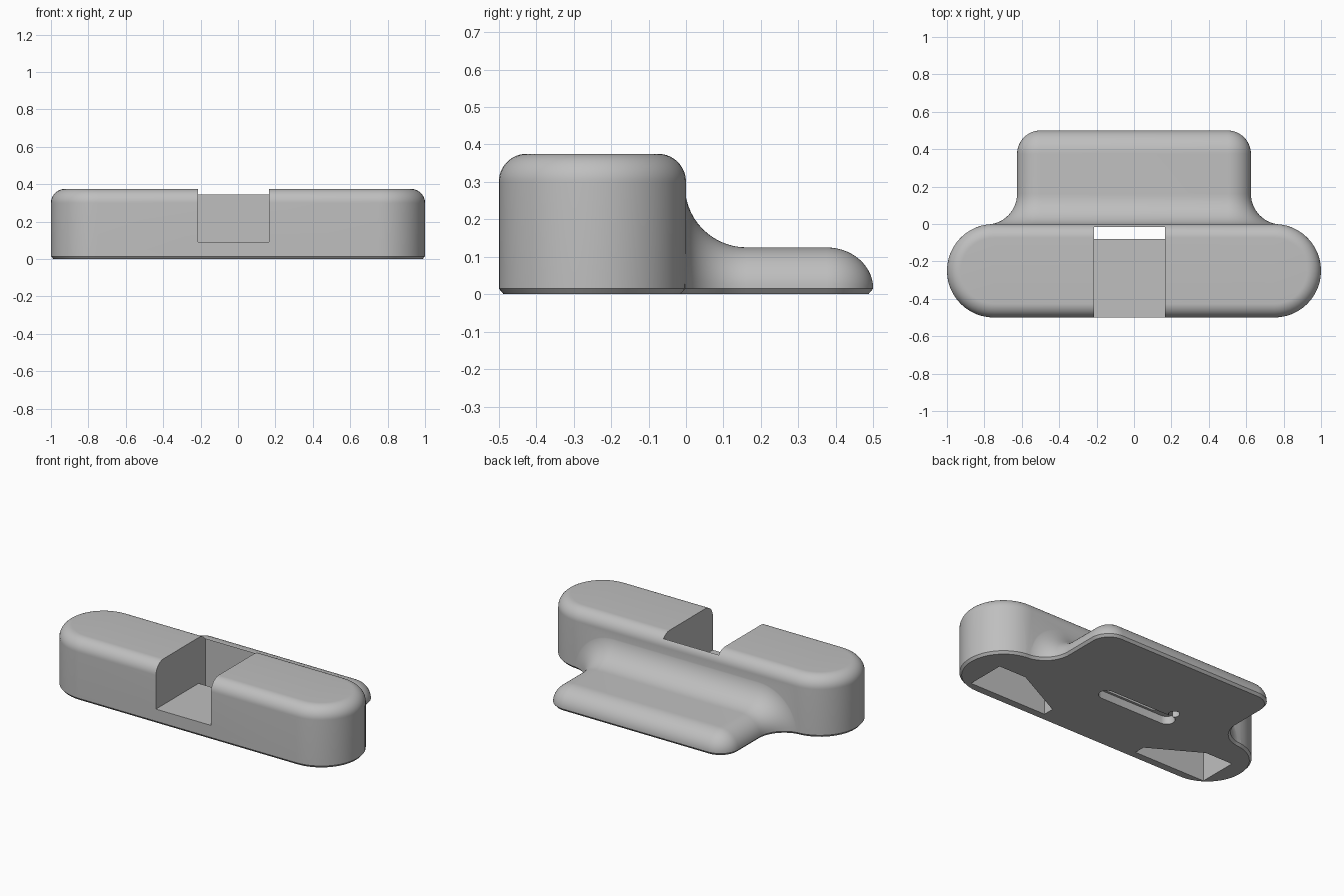
import bpy, bmesh, math
from math import sin, cos, pi

cube = bpy.data.objects.get("Cube")
if cube:
    bpy.data.objects.remove(cube, do_unlink=True)

grey = bpy.data.materials.new("matte_grey")
colour = (0.52, 0.52, 0.52, 1)
grey.use_nodes = True
grey.diffuse_color = colour
grey.node_tree.nodes["Principled BSDF"].inputs["Base Color"].default_value = colour

CHAMFER, LIP = 0.013, 0.015      # bottom edge bevel: inset and height
STEPS = 14


def loft(name, rings):
    """Skin a list of equal-length closed rings and cap both ends."""
    bm = bmesh.new()
    rows = [[bm.verts.new(p) for p in ring] for ring in rings]
    n = len(rows[0])
    for a, b in zip(rows, rows[1:]):
        for i in range(n):
            j = (i + 1) % n
            bm.faces.new((a[i], a[j], b[j], b[i]))
    bm.faces.new(rows[0])
    bm.faces.new(rows[-1])
    bmesh.ops.remove_doubles(bm, verts=bm.verts, dist=1e-5)
    bmesh.ops.dissolve_degenerate(bm, edges=bm.edges, dist=1e-5)
    bmesh.ops.recalc_face_normals(bm, faces=bm.faces)
    mesh = bpy.data.meshes.new(name)
    bm.to_mesh(mesh)
    bm.free()
    mesh.materials.append(grey)
    obj = bpy.data.objects.new(name, mesh)
    bpy.context.collection.objects.link(obj)
    return obj


def prism(name, outline, z0, z1):
    return loft(name, [[(x, y, z) for x, y in outline] for z in (z0, z1)])


def box(name, x0, x1, y0, y1, z0, z1):
    return prism(name, [(x0, y0), (x1, y0), (x1, y1), (x0, y1)], z0, z1)


def capsule(half, radius, cx=0, cy=0, steps=24):
    """Outline of a straight bar with two round ends."""
    right = [(cx + half + radius * cos(t), cy + radius * sin(t))
             for t in (pi * (i / steps - 0.5) for i in range(steps + 1))]
    return right + [(2 * cx - x, 2 * cy - y) for x, y in right]


def combine(target, other, operation):
    mod = target.modifiers.new(operation.lower(), "BOOLEAN")
    mod.operation, mod.object, mod.solver = operation, other, "EXACT"
    bpy.context.view_layer.objects.active = target
    bpy.ops.object.modifier_apply(modifier=mod.name)
    bpy.data.objects.remove(other, do_unlink=True)


# Main block: capsule plan, bevelled underneath and rounded on top
ROUND, HEIGHT = 0.075, 0.375
levels = [(CHAMFER, 0), (0, LIP)]
for i in range(STEPS + 1):
    t = pi / 2 * i / STEPS
    levels.append((ROUND * (1 - cos(t)), HEIGHT - ROUND + ROUND * sin(t)))
body = loft("stand_body", [[(x, y, z) for x, y in capsule(0.75, 0.25 - inset, 0, -0.25)]
                           for inset, z in levels])

# Rear foot: rounded edges, flowing into the block through a concave fillet
FLAT, EDGE, FILLET = 0.5, 0.125, 0.165


def foot_section(y, rho, base_y, base_rho):
    rise = max(rho * 0.88, rho - LIP)
    half = [(FLAT + rho * sin(t), y, LIP + rise * cos(t))
            for t in (pi / 2 * i / STEPS for i in range(STEPS + 1))]
    half.append((FLAT + base_rho, base_y, 0))
    return half + [(-x, v, z) for x, v, z in reversed(half)]


sections = [foot_section(-0.1, EDGE, -0.1, EDGE - CHAMFER)]
for i in range(STEPS + 1):
    t = pi / 2 * (1 - i / STEPS)
    y0, reach, wide = FILLET - 0.003, EDGE + FILLET, FILLET + CHAMFER
    sections.append(foot_section(y0 - FILLET * sin(t), reach - FILLET * cos(t),
                                 y0 - wide * sin(t), reach - wide * cos(t)))
for i in range(STEPS + 1):
    t = pi / 2 * i / STEPS
    small = EDGE - CHAMFER
    sections.append(foot_section(0.375 + EDGE * sin(t), EDGE * cos(t),
                                 0.375 + small * sin(t), small * cos(t)))
combine(body, loft("rear_foot", sections), "UNION")

# Front notch, and the opening through its floor
combine(body, box("notch", -0.215, 0.165, -0.6, -0.015, 0.09, 0.6), "DIFFERENCE")
combine(body, box("floor_opening", -0.215, 0.165, -0.08, -0.015, -0.1, 0.2), "DIFFERENCE")

# Shallow round-ended recess and small hole underneath
combine(body, prism("under_recess", capsule(0.22, 0.048, -0.06, -0.047, 12), -0.1, 0.05),
        "DIFFERENCE")
combine(body, prism("under_hole", capsule(0.0001, 0.032, -0.27, 0.03, 12), -0.1, 0.05),
        "DIFFERENCE")

# Weight pockets underneath, one at each end
for side, inner, outer in ((1, 0.29, 0.83), (-1, 0.38, 0.88)):
    outline = [(inner, -0.44), (outer, -0.44), (outer, -0.19),
               (outer - 0.19, -0.19), (inner, -0.37)]
    combine(body, prism("pocket", [(side * x, y) for x, y in outline], -0.1, 0.29),
            "DIFFERENCE")

bpy.ops.object.select_all(action="DESELECT")
body.select_set(True)
bpy.context.view_layer.objects.active = body
bpy.ops.object.shade_smooth_by_angle(angle=math.radians(30))
